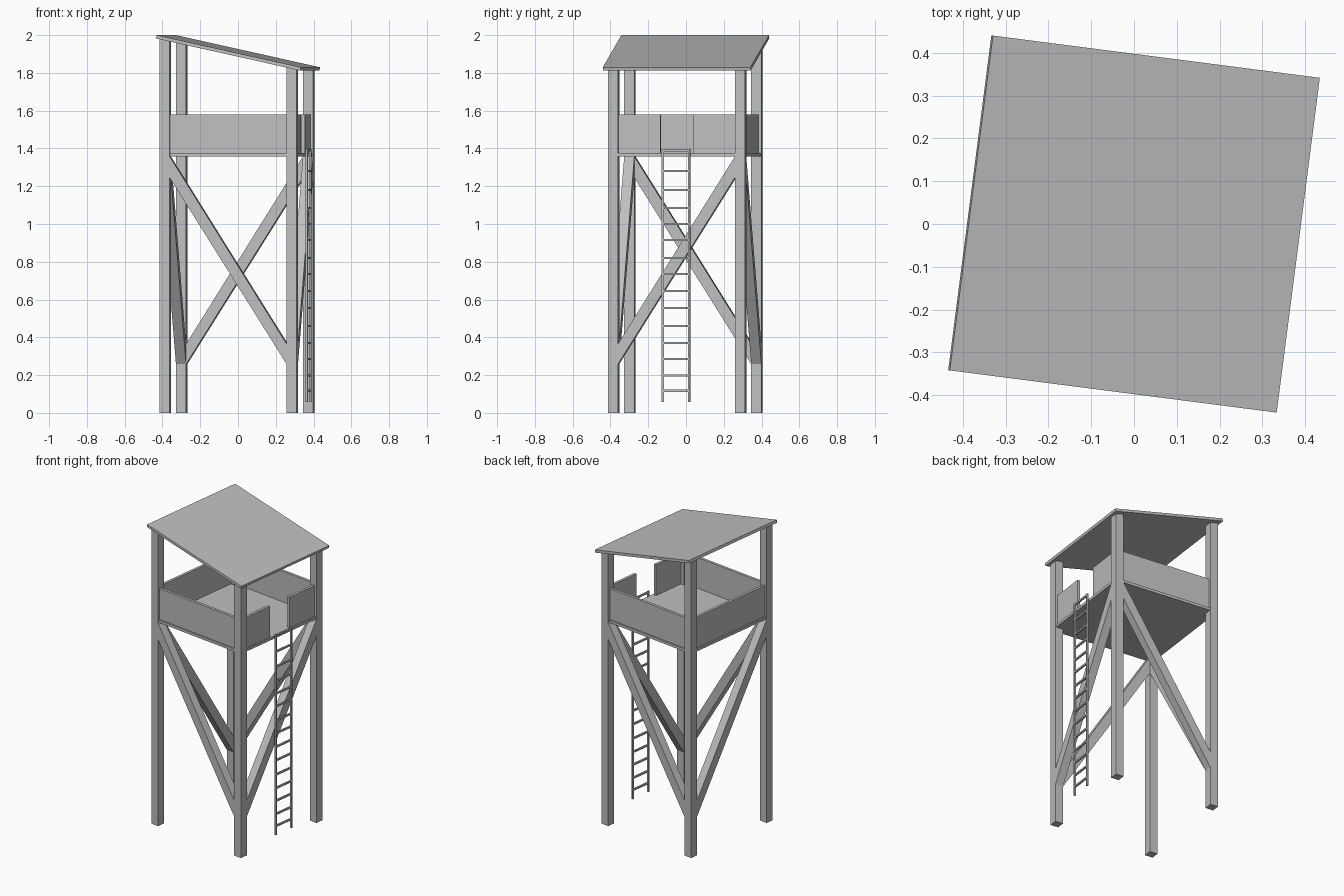
import bpy, bmesh, math
from mathutils import Matrix, Vector

if "Cube" in bpy.data.objects:
    bpy.data.objects.remove(bpy.data.objects["Cube"], do_unlink=True)

# One plain grey for the whole tower
grey = bpy.data.materials.new("plain_grey")
grey.use_nodes = True
colour = (0.52, 0.52, 0.52, 1)
grey.diffuse_color = colour
grey.node_tree.nodes["Principled BSDF"].inputs["Base Color"].default_value = colour

# The tower stands slightly turned about its vertical axis
FRAME = Matrix.Translation((-0.0055, -0.004, 0)) @ Matrix.Rotation(math.radians(-7.35), 4, 'Z')
BEAM = 0.054               # side of posts and braces
POST = 0.339               # distance of post centres from the axis
INNER = POST - BEAM / 2    # inner post faces
BOARD = 0.018              # thickness of floor, walls and roof
FLOOR = 1.375              # top of the floor
WALL = 0.343               # centre line of the walls
TILT = math.radians(12.47)
ROOF = Vector((0.005, 0.0047, 1.906))


def finish(name, bm, local=Matrix()):
    bmesh.ops.recalc_face_normals(bm, faces=bm.faces)
    bm.transform(FRAME @ local)
    mesh = bpy.data.meshes.new(name)
    bm.to_mesh(mesh)
    bm.free()
    mesh.materials.append(grey)
    obj = bpy.data.objects.new(name, mesh)
    bpy.context.collection.objects.link(obj)


def box(name, centre, size, tilt=0):
    bm = bmesh.new()
    bmesh.ops.create_cube(bm, size=1)
    bmesh.ops.scale(bm, vec=size, verts=bm.verts)
    finish(name, bm, Matrix.Translation(centre) @ Matrix.Rotation(tilt, 4, 'Y'))


def prism(name, profile, y, depth, local=Matrix()):
    """Extrude an (x, z) outline along y, centred on y."""
    bm = bmesh.new()
    face = bm.faces.new([bm.verts.new((x, y - depth / 2, z)) for x, z in profile])
    out = bmesh.ops.extrude_face_region(bm, geom=[face])
    moved = [v for v in out["geom"] if isinstance(v, bmesh.types.BMVert)]
    bmesh.ops.translate(bm, vec=(0, depth, 0), verts=moved)
    finish(name, bm, local)


def roof_under(x):
    return ROOF.z - math.tan(TILT) * (x - ROOF.x) - BOARD / 2 / math.cos(TILT) + 0.001


# Corner posts, cut to the slope of the roof
for sx, x_name in ((-1, "right"), (1, "left")):
    for sy, y_name in ((-1, "front"), (1, "back")):
        a, b = sx * POST - BEAM / 2, sx * POST + BEAM / 2
        prism(f"{y_name}_{x_name}_post",
              [(a, 0), (b, 0), (b, roof_under(b)), (a, roof_under(a))], sy * POST, BEAM)

# One diagonal brace on each side, meeting in pairs at opposite posts
outline = [(-INNER, 1.357), (-INNER, 1.245), (INNER, 0.258), (INNER, 0.365)]
swap = Matrix(((0, -1, 0, 0), (-1, 0, 0, 0), (0, 0, 1, 0), (0, 0, 0, 1)))
half_turn = Matrix.Rotation(math.pi, 4, 'Z')
for name, local in (("front", Matrix()), ("back", half_turn),
                    ("left", swap), ("right", half_turn @ swap)):
    prism(name + "_brace", outline, -POST, BEAM, local)

# Platform floor and sloping roof
box("floor", (0, 0, FLOOR - BOARD / 2), (0.722, 0.722, BOARD))
box("roof", ROOF, (0.789, 0.789, BOARD), TILT)

# Parapet walls, with a gap on the ladder side
HEIGHT = 0.205
mid = FLOOR + HEIGHT / 2
GAP = 0.087
box("front_wall", (0, -WALL, mid), (2 * INNER, BOARD, HEIGHT))
box("back_wall", (0, WALL, mid), (2 * INNER, BOARD, HEIGHT))
box("right_wall", (-WALL, 0, mid), (BOARD, 2 * INNER, HEIGHT))
for side, name in ((-1, "front"), (1, "back")):
    box(f"left_{name}_wall", (WALL, side * (INNER + GAP) / 2, mid), (BOARD, INNER - GAP, HEIGHT))

# Ladder up to the gap
LADDER_X, RAIL_Y, ROD = 0.382, 0.07, 0.011
LOW, TOP = 0.058, 1.397
for side, name in ((-1, "front"), (1, "back")):
    box(f"ladder_{name}_rail", (LADDER_X, side * RAIL_Y, (LOW + TOP) / 2), (ROD, ROD, TOP - LOW))
rungs = [0.117, 0.197, 0.285, 0.37, 0.46, 0.555, 0.645, 0.735,
         0.82, 0.915, 1.0, 1.085, 1.18, 1.28, 1.388]
for i, z in enumerate(rungs):
    box(f"ladder_rung_{i + 1}", (LADDER_X, 0, z), (ROD, 2 * RAIL_Y, ROD))
